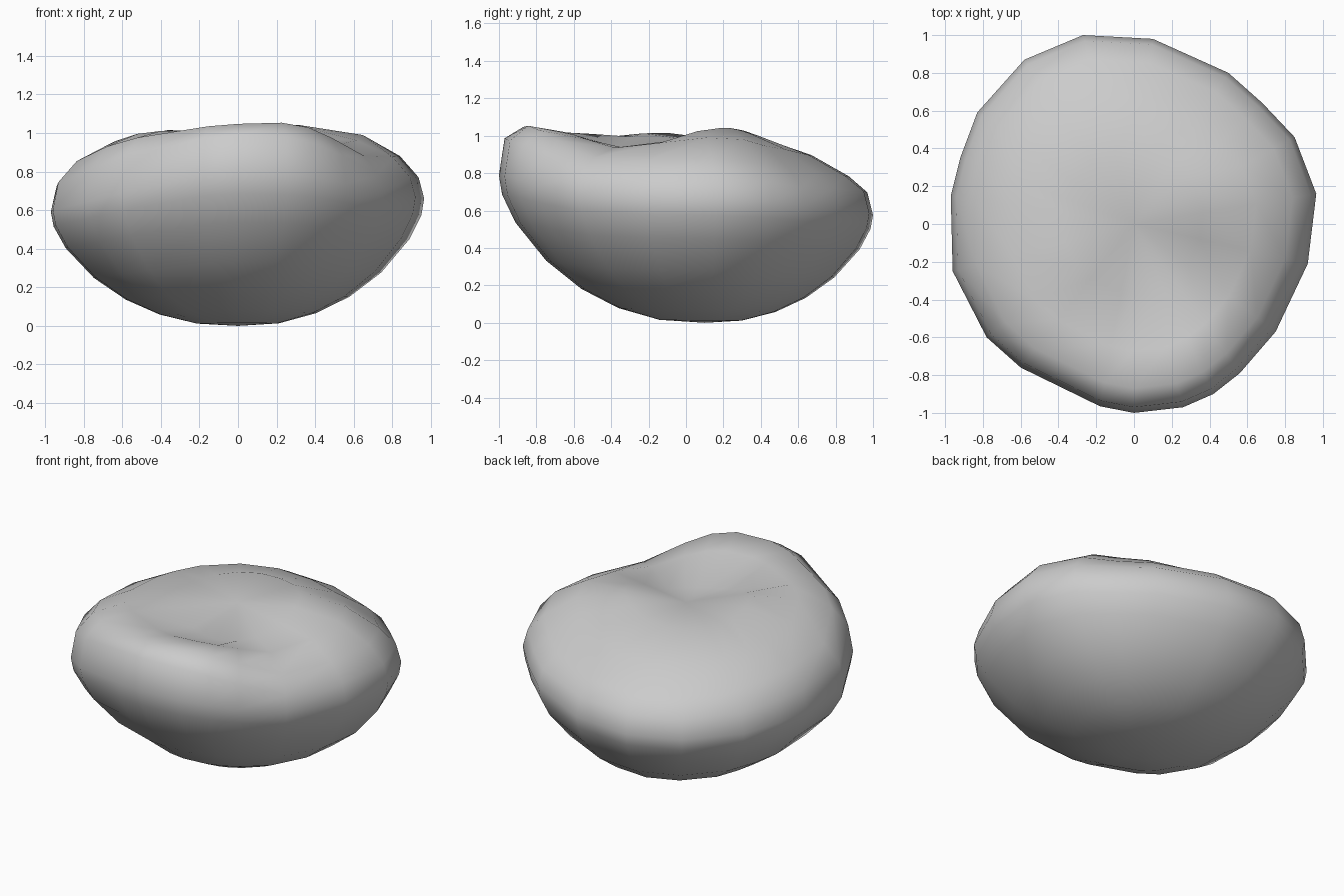
import bpy, bmesh, math

# Plan outline of the boulder, counter-clockwise from the right
outline = [(0.965, 0.16), (0.85, 0.46), (0.68, 0.64), (0.5, 0.8), (0.1, 0.98), (-0.27, 1.0),
           (-0.58, 0.87), (-0.83, 0.59), (-0.92, 0.35), (-0.97, 0.15), (-0.96, -0.25),
           (-0.78, -0.6), (-0.6, -0.76), (-0.18, -0.965), (0.0, -1.0), (0.26, -0.97),
           (0.42, -0.9), (0.56, -0.79), (0.75, -0.57), (0.92, -0.21)]

# Heights at a few bearings (degrees): widest line, then going in over the top
scales = [1.0, 0.97, 0.87, 0.67, 0.38]
bearings = {
    0: (0.66, 0.77, 0.88, 0.98, 1.01),
    20: (0.66, 0.77, 0.88, 1.00, 1.04),
    45: (0.62, 0.72, 0.81, 0.94, 1.04),
    90: (0.58, 0.70, 0.78, 0.89, 1.00),
    135: (0.57, 0.69, 0.79, 0.91, 0.99),
    160: (0.58, 0.71, 0.82, 0.93, 0.99),
    180: (0.60, 0.73, 0.84, 0.94, 1.00),
    200: (0.60, 0.75, 0.86, 0.96, 1.02),
    225: (0.66, 0.84, 0.96, 1.01, 1.01),
    242: (0.73, 0.92, 1.00, 1.01, 0.97),
    265: (0.79, 0.99, 1.045, 1.02, 0.93),
    290: (0.78, 0.97, 1.055, 1.02, 0.90),
    325: (0.68, 0.77, 0.87, 0.93, 0.91),
    360: (0.66, 0.77, 0.88, 0.98, 1.01),
}

# Underside bowl: (share of radius, share of widest-line height)
bowl = [(0.22, 0.02), (0.42, 0.10), (0.6, 0.23), (0.77, 0.42), (0.92, 0.68), (0.985, 0.87)]


def height(x, y, k):
    a = math.degrees(math.atan2(y, x)) % 360
    keys = list(bearings)
    for lo, hi in zip(keys, keys[1:]):
        if lo <= a <= hi:
            t = (a - lo) / (hi - lo)
            return bearings[lo][k] * (1 - t) + bearings[hi][k] * t


bm = bmesh.new()
cy = 0.1  # the lowest point sits slightly behind the middle
rings = []
for r, h in bowl:
    rings.append([bm.verts.new((x * r, cy + (y - cy) * r, h * height(x, y, 0)))
                  for x, y in outline])
for k, s in enumerate(scales):
    rings.append([bm.verts.new((x * s, y * s, height(x, y, k))) for x, y in outline])

# Skin between the rings, closed by a fan below and above
n = len(outline)
bottom = bm.verts.new((0, cy, 0))
top = bm.verts.new((0, 0, 0.98))
for i in range(n):
    j = (i + 1) % n
    for a, b in zip(rings, rings[1:]):
        bm.faces.new((a[i], a[j], b[j], b[i]))
    bm.faces.new((bottom, rings[0][j], rings[0][i]))
    bm.faces.new((rings[-1][i], rings[-1][j], top))
bmesh.ops.recalc_face_normals(bm, faces=bm.faces)
for f in bm.faces:
    f.smooth = True

mesh = bpy.data.meshes.new("boulder")
bm.to_mesh(mesh)
bm.free()
boulder = bpy.data.objects.new("boulder", mesh)
bpy.context.collection.objects.link(boulder)
